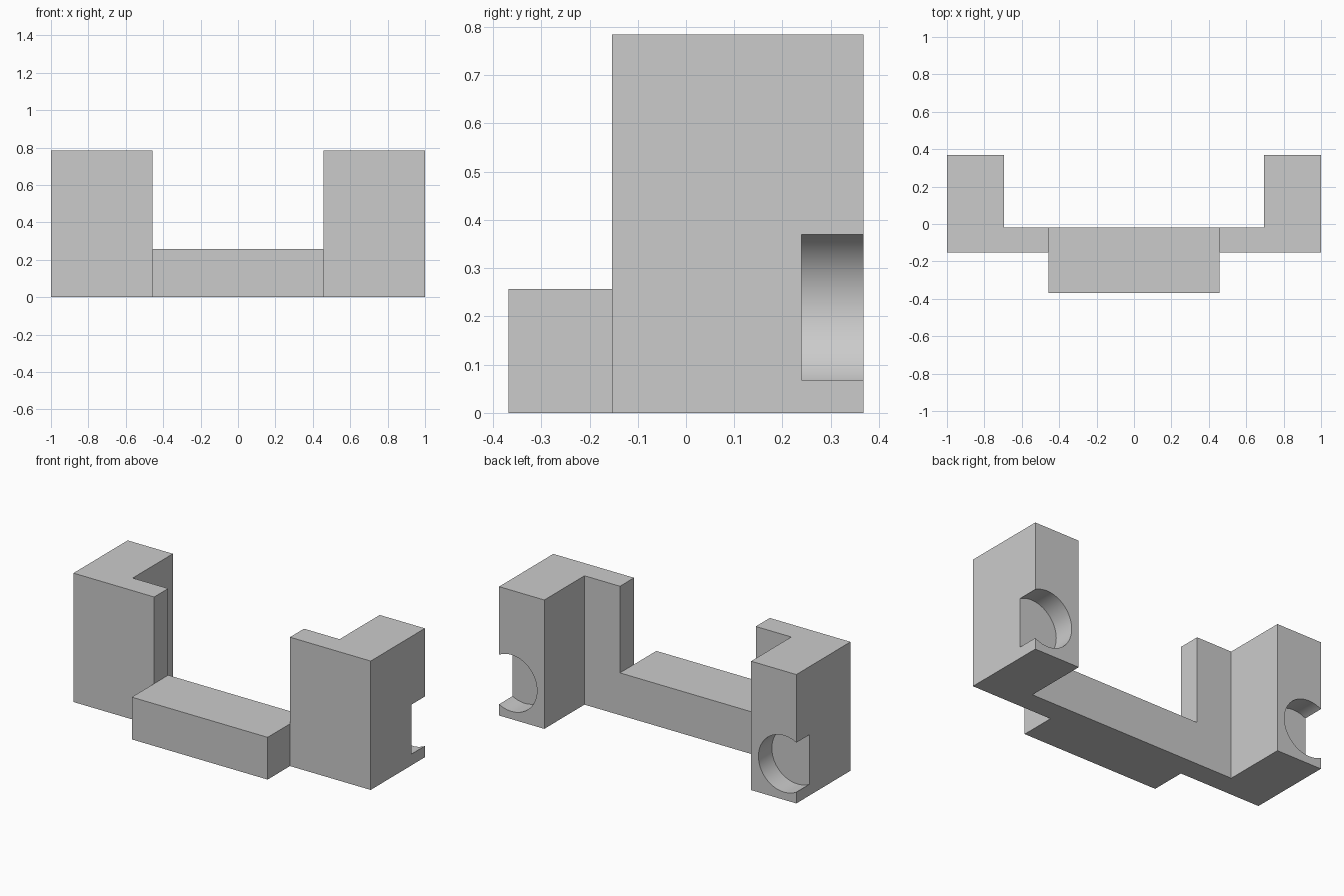
import bpy
import bmesh
import math
from mathutils import Matrix, Vector

cube = bpy.data.objects.get("Cube")
if cube:
    bpy.data.objects.remove(cube, do_unlink=True)

# Overall sizes
POST_H, BEAM_H = 0.784, 0.257
FRONT, BACK = -0.368, 0.368
PANEL_FRONT, PANEL_BACK = -0.153, -0.018
INNER, LEG, OUTER = 0.457, 0.696, 1.0
POCKET_R, POCKET_X, POCKET_Z, POCKET_FLOOR = 0.172, 0.917, 0.219, 0.239

grey = bpy.data.materials.new("plain grey")
grey.use_nodes = True
colour = (0.6, 0.6, 0.6, 1.0)
grey.diffuse_color = colour
grey.node_tree.nodes["Principled BSDF"].inputs["Base Color"].default_value = colour


def add_object(name, bm):
    bmesh.ops.recalc_face_normals(bm, faces=bm.faces)
    mesh = bpy.data.meshes.new(name)
    bm.to_mesh(mesh)
    bm.free()
    mesh.materials.append(grey)
    obj = bpy.data.objects.new(name, mesh)
    bpy.context.collection.objects.link(obj)
    return obj


def prism(name, outline, height):
    """Extrude a footprint straight up from the ground."""
    bm = bmesh.new()
    low = [bm.verts.new((x, y, 0)) for x, y in outline]
    high = [bm.verts.new((x, y, height)) for x, y in outline]
    bm.faces.new(low)
    bm.faces.new(high)
    for i in range(len(low)):
        j = (i + 1) % len(low)
        bm.faces.new((low[i], low[j], high[j], high[i]))
    return add_object(name, bm)


def apply(obj, modifier):
    bpy.ops.object.select_all(action="DESELECT")
    obj.select_set(True)
    bpy.context.view_layer.objects.active = obj
    bpy.ops.object.modifier_apply(modifier=modifier.name)


# Low beam joining the posts and standing proud at the front
prism("beam", [(-INNER, FRONT), (INNER, FRONT),
               (INNER, PANEL_BACK), (-INNER, PANEL_BACK)], BEAM_H)

# L-shaped post: front panel with a leg running back
posts = prism("posts", [(INNER, PANEL_FRONT), (OUTER, PANEL_FRONT), (OUTER, BACK),
                        (LEG, BACK), (LEG, PANEL_BACK), (INNER, PANEL_BACK)], POST_H)

# Round blind pocket in the back, breaking out through the outer side
bm = bmesh.new()
depth = 0.3
bmesh.ops.create_cone(
    bm, cap_ends=True, segments=64, radius1=POCKET_R, radius2=POCKET_R, depth=depth,
    matrix=Matrix.Translation(Vector((POCKET_X, POCKET_FLOOR + depth / 2, POCKET_Z)))
    @ Matrix.Rotation(math.pi / 2, 4, "X"))
cutter = add_object("pocket_cutter", bm)
cutter.hide_render = True

cut = posts.modifiers.new("pocket", "BOOLEAN")
cut.operation = "DIFFERENCE"
cut.solver = "EXACT"
cut.object = cutter
apply(posts, cut)
bpy.data.objects.remove(cutter, do_unlink=True)

# Second post
mirror = posts.modifiers.new("mirror", "MIRROR")
mirror.use_axis[0] = True
mirror.use_mirror_merge = False
apply(posts, mirror)
bpy.ops.object.shade_smooth_by_angle(angle=math.radians(30))
